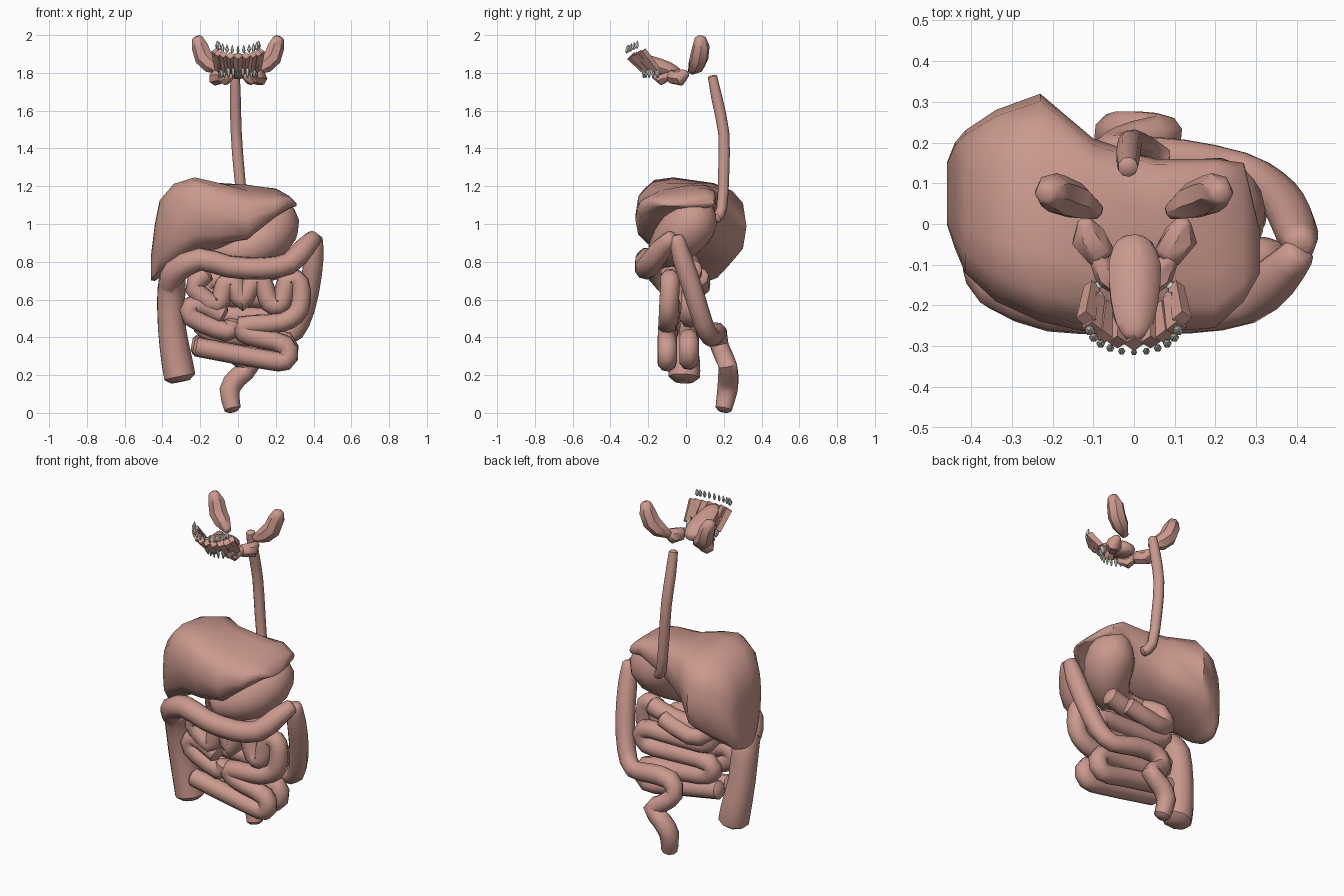
import bpy, bmesh, math
from mathutils import Vector


def material(name, rgb):
    m = bpy.data.materials.new(name)
    m.diffuse_color = (*rgb, 1)
    return m


FLESH = material("flesh", (0.60, 0.32, 0.27))
ENAMEL = material("enamel", (0.70, 0.71, 0.63))


def loft(name, rings, mat=FLESH, angle=45):
    """Skin a list of equal-length point rings and close both ends."""
    bm = bmesh.new()
    vs = [[bm.verts.new(p) for p in r] for r in rings]
    n = len(vs[0])
    for a, b in zip(vs, vs[1:]):
        for i in range(n):
            bm.faces.new((a[i], a[(i + 1) % n], b[(i + 1) % n], b[i]))
    bm.faces.new(vs[0][::-1])
    bm.faces.new(vs[-1])
    bmesh.ops.recalc_face_normals(bm, faces=bm.faces)
    me = bpy.data.meshes.new(name)
    bm.to_mesh(me)
    bm.free()
    ob = bpy.data.objects.new(name, me)
    bpy.context.collection.objects.link(ob)
    me.materials.append(mat)
    bpy.ops.object.select_all(action='DESELECT')
    ob.select_set(True)
    bpy.context.view_layer.objects.active = ob
    bpy.ops.object.shade_smooth_by_angle(angle=math.radians(angle))
    return ob


def spline(pts, sub):
    """Catmull-Rom through points of any dimension."""
    out = []
    for i in range(len(pts) - 1):
        a, b, c, d = (pts[max(0, min(len(pts) - 1, j))] for j in range(i - 1, i + 3))
        for k in range(sub):
            t = k / sub
            out.append([0.5 * (2 * q + (r - p) * t + (2 * p - 5 * q + 4 * r - s) * t * t
                               + (3 * q - p - 3 * r + s) * t ** 3)
                        for p, q, r, s in zip(a, b, c, d)])
    return out + [list(pts[-1])]


def tube(name, pts, r=None, sides=9, sub=2, flat=1.0, mat=FLESH, cap=True, angle=45):
    """Round tube along a path; points are (x, y, z) with r, or (x, y, z, radius)."""
    p4 = [tuple(p) + ((r,) if len(p) == 3 else ()) for p in pts]
    p4 = spline(p4, sub)
    c = [Vector(p[:3]) for p in p4]
    rad = [p[3] for p in p4]
    if cap:  # slightly domed ends
        for end, nxt in ((0, 1), (-1, -2)):
            d = (c[end] - c[nxt]).normalized()
            tip, tr = c[end] + d * rad[end] * 0.3, rad[end] * 0.6
            if end == 0:
                c.insert(0, tip), rad.insert(0, tr)
            else:
                c.append(tip), rad.append(tr)
    side, rings = None, []
    for i, q in enumerate(c):
        t = (c[min(i + 1, len(c) - 1)] - c[max(i - 1, 0)]).normalized()
        if side is None:
            side = Vector((1, 0, 0)) if abs(t.x) < 0.7 else Vector((0, 1, 0))
        side = (side - t * side.dot(t)).normalized()
        up = t.cross(side)
        rings.append([q + side * rad[i] * math.cos(2 * math.pi * k / sides)
                      + up * rad[i] * flat * math.sin(2 * math.pi * k / sides)
                      for k in range(sides)])
    return loft(name, rings, mat, angle)


# liver: sections along x as (x, y front, y back, z bottom, z top, droop at back)
sections = [(-0.46, 0.0, 0.15, 0.70, 0.84, 0.0), (-0.44, -0.06, 0.20, 0.70, 1.00, 0.01),
            (-0.415, -0.12, 0.23, 0.72, 1.12, 0.02), (-0.34, -0.19, 0.28, 0.76, 1.205, 0.03),
            (-0.23, -0.24, 0.32, 0.82, 1.235, 0.04), (-0.10, -0.268, 0.21, 0.87, 1.22, 0.0),
            (0.05, -0.268, 0.16, 0.93, 1.195, -0.04), (0.2, -0.255, 0.16, 1.05, 1.175, -0.03),
            (0.27, -0.19, 0.15, 1.08, 1.15, 0.0), (0.31, -0.12, -0.02, 1.095, 1.11, 0.0)]
rings = []
for x, y0, y1, z0, z1, dr in sections:
    ring = []
    for k in range(14):
        a = 2 * math.pi * k / 14
        u, v = (math.copysign(abs(f) ** 0.65, f) for f in (math.cos(a), math.sin(a)))
        z = (z0 + z1) / 2 + v * (z1 - z0) / 2 - dr * u
        ring.append((x, (y0 + y1) / 2 + u * (y1 - y0) / 2, z))
    rings.append(ring)
loft("liver", rings, angle=50)

# oesophagus and stomach
tube("oesophagus", [(-0.015, 0.14, 1.78, 0.025), (-0.015, 0.165, 1.66, 0.03), (-0.01, 0.2, 1.48, 0.03),
                    (0.005, 0.2, 1.28, 0.03), (0.03, 0.19, 1.08, 0.028), (0.07, 0.16, 1.03, 0.028)])
tube("stomach", [(0.17, 0.09, 1.11, 0.06), (0.185, 0.06, 1.05, 0.12), (0.185, 0.01, 0.98, 0.137),
                 (0.12, -0.07, 0.90, 0.12), (0.0, -0.11, 0.85, 0.085), (-0.1, -0.05, 0.83, 0.05)], sides=14)
tube("duodenum", [(-0.1, -0.05, 0.83), (-0.17, 0.02, 0.8), (-0.18, 0.05, 0.7), (-0.08, 0.08, 0.67),
                  (0.1, 0.07, 0.72)], 0.05)

# large intestine
tube("ascending_colon", [(-0.31, -0.01, 0.19, 0.085), (-0.325, -0.01, 0.27, 0.085), (-0.352, -0.03, 0.45, 0.076),
                         (-0.355, -0.06, 0.64, 0.076), (-0.345, -0.11, 0.72, 0.068)])
tube("transverse_colon", [(-0.36, -0.09, 0.68, 0.065), (-0.33, -0.15, 0.75, 0.066), (-0.2, -0.205, 0.815, 0.062),
                          (-0.05, -0.212, 0.775, 0.06), (0.13, -0.212, 0.765, 0.06), (0.27, -0.19, 0.79, 0.06),
                          (0.35, -0.13, 0.87, 0.057), (0.405, -0.07, 0.93, 0.042)])
tube("descending_colon", [(0.41, -0.05, 0.93, 0.038), (0.40, -0.02, 0.82, 0.053), (0.375, 0.04, 0.64, 0.054),
                          (0.33, 0.09, 0.48, 0.052), (0.26, 0.13, 0.40, 0.05), (0.12, 0.155, 0.42, 0.055),
                          (-0.01, 0.165, 0.42, 0.055), (-0.05, 0.18, 0.35, 0.05), (0.01, 0.205, 0.29, 0.05),
                          (0.07, 0.22, 0.25, 0.05), (0.0, 0.225, 0.19, 0.055), (-0.045, 0.22, 0.12, 0.055),
                          (-0.03, 0.2, 0.02, 0.045)])

# small intestine: front and back layers of loops in x, z
front = [(-0.17, 0.74), (-0.23, 0.66), (-0.11, 0.57), (-0.07, 0.68), (-0.02, 0.69), (0.02, 0.59), (0.08, 0.70),
         (0.13, 0.69), (0.17, 0.58), (0.23, 0.58), (0.26, 0.70), (0.325, 0.69), (0.325, 0.55), (0.23, 0.48),
         (0.02, 0.46), (0.06, 0.41), (0.25, 0.36), (0.25, 0.275), (0.1, 0.29), (-0.22, 0.35)]
left = [(-0.08, 0.52), (-0.22, 0.58), (-0.25, 0.51), (-0.06, 0.43), (-0.02, 0.48)]
back = [(-0.23, 0.36), (0.05, 0.31), (0.24, 0.28), (0.25, 0.38), (0.05, 0.40), (-0.16, 0.43), (-0.17, 0.51),
        (0.05, 0.51), (0.24, 0.51), (0.26, 0.60), (0.05, 0.61), (-0.16, 0.62), (-0.15, 0.70), (0.05, 0.72),
        (0.2, 0.76)]
for name, path, y in (("front", front, -0.1), ("left", left, -0.09), ("back", back, 0.015)):
    tube("small_intestine_" + name, [(x, y + 0.05 * max(0, z - 0.4), z) for x, z in path], 0.053, sub=3)

# tongue, tilted up towards the front
tube("tongue", [(0, -0.045, 1.795, 0.045), (0, -0.1, 1.815, 0.066), (0, -0.19, 1.85, 0.06),
                (0, -0.25, 1.875, 0.045), (0, -0.275, 1.885, 0.03)], flat=0.7)

# salivary glands, mirrored
for s, side in ((1, "left"), (-1, "right")):
    tube("cheek_gland_" + side, [(s * 0.09, 0.03, 1.81, 0.022), (s * 0.14, 0.055, 1.84, 0.046),
                                 (s * 0.18, 0.07, 1.88, 0.05), (s * 0.2, 0.08, 1.94, 0.046),
                                 (s * 0.215, 0.075, 1.985, 0.03)], sides=7, sub=1)
    tube("jaw_gland_" + side, [(s * 0.12, 0.005, 1.80, 0.02), (s * 0.115, -0.03, 1.775, 0.044),
                               (s * 0.08, -0.08, 1.78, 0.036)], sides=7, sub=1)
    tube("under_tongue_gland_" + side, [(s * 0.09, -0.08, 1.79, 0.022), (s * 0.065, -0.13, 1.765, 0.032),
                                        (s * 0.03, -0.17, 1.785, 0.015)], sides=6, sub=1)


def arch(a, rx, ry, y):
    return rx * math.sin(a), y - ry * math.cos(a)


# gums: a ragged band of slanting wedges
for i in range(-4, 5):
    a = i * math.radians(20)
    x, y = arch(a, 0.12, 0.075, -0.22)
    x2, y2 = arch(a, 0.105, 0.08, -0.14)
    z = 1.89 + 0.03 * (1 - math.cos(a))
    tube("gum_wedge", [(x, y, z, 0.024), (x2, y2, 1.815 + 0.015 * (i % 2), 0.02)],
         sides=4, sub=1, cap=False, angle=20)

# teeth: rooted upper row pointing up, stubby lower row
for i in range(-5, 6):
    a = i * math.radians(16)
    x, y = arch(a, 0.11, 0.065, -0.25)
    z = 1.905 + 0.03 * (1 - math.cos(a))
    s = 0.8 + 0.1 * abs(i)
    tube("upper_tooth", [(x, y, z, 0.005 * s), (x, y, z + 0.013, 0.010 * s), (x, y + 0.002, z + 0.025, 0.007 * s),
                         (x, y + 0.005, z + 0.04, 0.002)], sides=6, sub=1, mat=ENAMEL)
for i in range(-5, 6):
    a = i * math.radians(16)
    x, y = arch(a, 0.095, 0.09, -0.135)
    s = 0.7 + 0.1 * abs(i)
    tube("lower_tooth", [(x, y, 1.775, 0.004), (x, y, 1.79, 0.009 * s), (x, y - 0.004, 1.81, 0.012 * s),
                         (x, y - 0.008, 1.822, 0.008 * s)], sides=6, sub=1, mat=ENAMEL)
